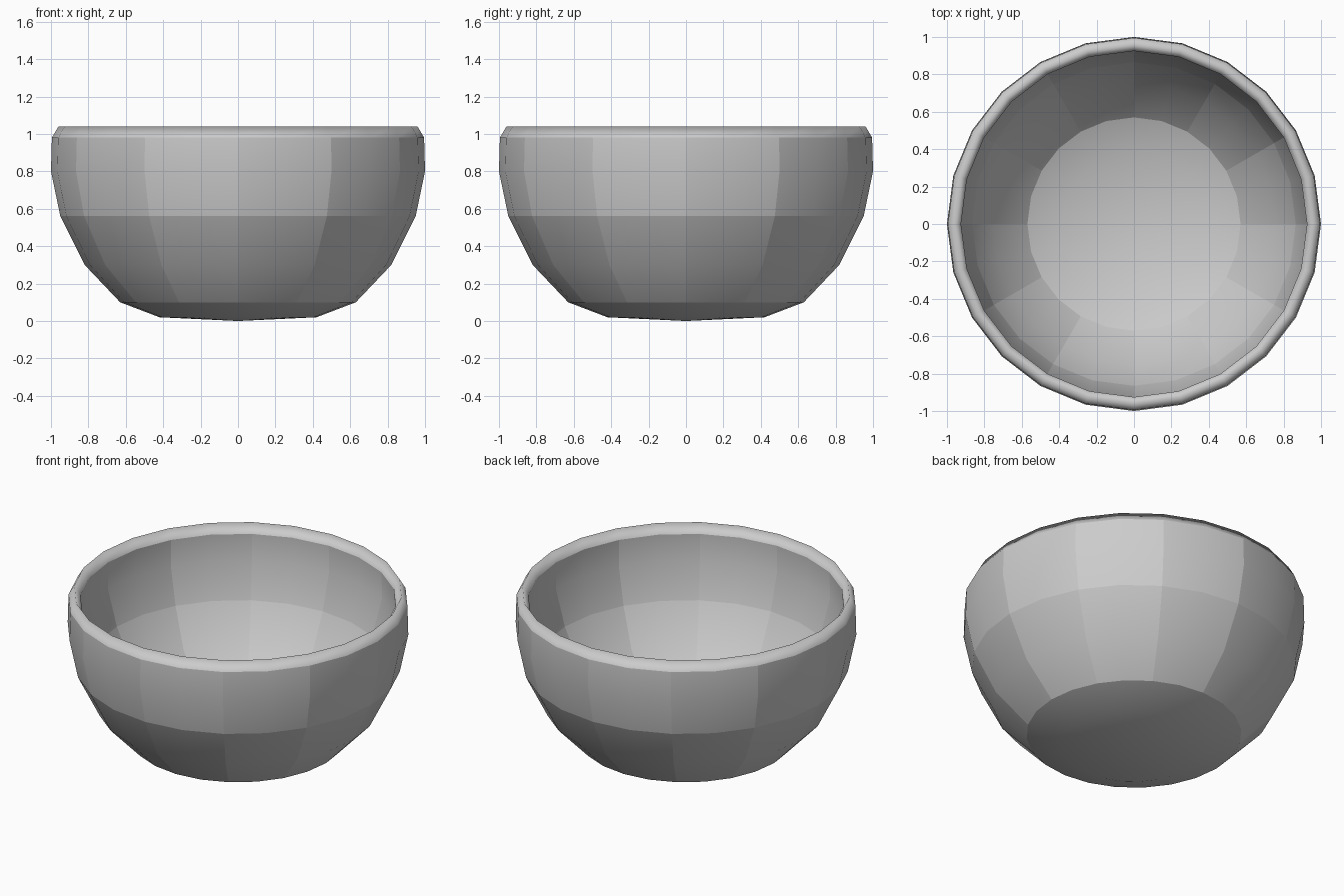
import bpy, bmesh, math

if "Cube" in bpy.data.objects:
    bpy.data.objects.remove(bpy.data.objects["Cube"])

SEGMENTS = 24

# Profile (radius, height, crease) from the underside centre, over the rim, to the inner floor
profile = [
    (0.0, 0.0, 0), (0.42, 0.02, 0), (0.63, 0.10, 1), (0.82, 0.30, 0),
    (0.95, 0.56, 1), (1.0, 0.80, 0), (0.995, 0.98, 1),
    (0.96, 1.04, 0),
    (0.925, 0.98, 1), (0.93, 0.81, 0), (0.865, 0.58, 1),
    (0.755, 0.345, 0), (0.57, 0.165, 1), (0.385, 0.09, 0), (0.0, 0.07, 0),
]
# Wall bands whose facets are split into 30 degree patches
WALL_SPANS = [(2, 6), (8, 12)]

bm = bmesh.new()
rings = []
for r, z, _ in profile:
    if r == 0:
        rings.append([bm.verts.new((0, 0, z))] * SEGMENTS)
    else:
        rings.append([bm.verts.new((r * math.cos(math.tau * i / SEGMENTS),
                                    r * math.sin(math.tau * i / SEGMENTS), z))
                      for i in range(SEGMENTS)])

# Skin between neighbouring rings
for a, b in zip(rings, rings[1:]):
    for i in range(SEGMENTS):
        j = (i + 1) % SEGMENTS
        corners = list(dict.fromkeys((a[i], a[j], b[j], b[i])))
        bm.faces.new(corners).smooth = True
bmesh.ops.recalc_face_normals(bm, faces=bm.faces)

# Sharp creases around the bowl
for ring, (_, _, crease) in zip(rings, profile):
    if crease:
        for i in range(SEGMENTS):
            bm.edges.get((ring[i], ring[(i + 1) % SEGMENTS])).smooth = False

# Sharp creases up the walls, every second segment
for start, end in WALL_SPANS:
    for k in range(start, end):
        for i in range(0, SEGMENTS, 2):
            bm.edges.get((rings[k][i], rings[k + 1][i])).smooth = False

mesh = bpy.data.meshes.new("bowl")
bm.to_mesh(mesh)
bm.free()
bowl = bpy.data.objects.new("bowl", mesh)
bpy.context.collection.objects.link(bowl)
